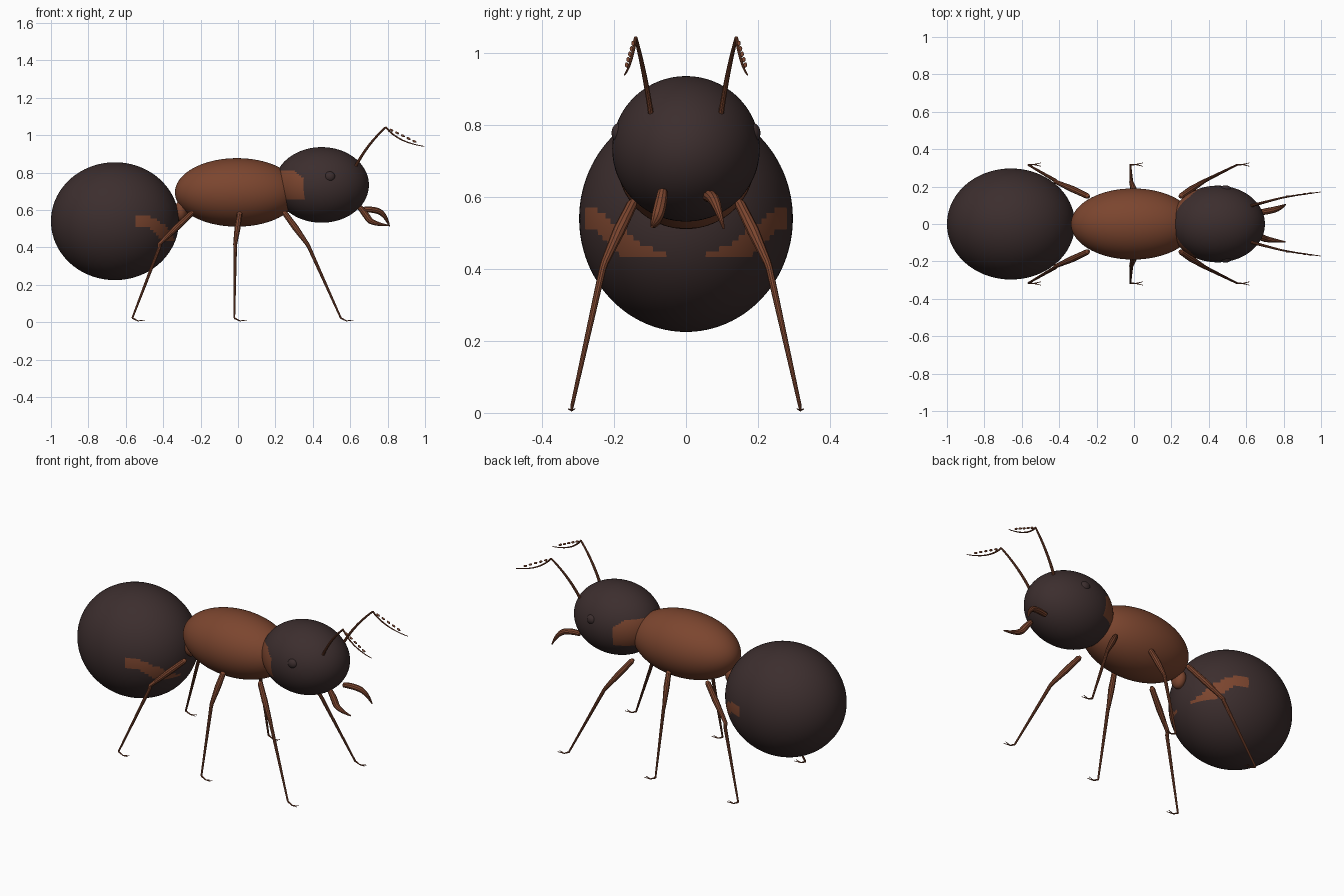
import bpy
from math import hypot
from mathutils import Vector

cube = bpy.data.objects.get("Cube")
if cube:
    bpy.data.objects.remove(cube, do_unlink=True)


def make_material(name, rgb):
    mat = bpy.data.materials.new(name)
    mat.use_nodes = True
    mat.diffuse_color = (*rgb, 1)
    mat.node_tree.nodes["Principled BSDF"].inputs["Base Color"].default_value = (*rgb, 1)
    return mat


DARK = make_material("dark brown shell", (0.045, 0.027, 0.027))
RUST = make_material("rust brown", (0.2, 0.06, 0.028))


def select_only(obj):
    bpy.ops.object.select_all(action="DESELECT")
    obj.select_set(True)
    bpy.context.view_layer.objects.active = obj


def mirror_y(obj):
    select_only(obj)
    bpy.ops.object.transform_apply(location=True, rotation=True, scale=True)
    obj.modifiers.new("Mirror", "MIRROR").use_axis = (False, True, False)


def ellipsoid(name, center, radii, mat, segments=96, rings=64, patch=None):
    """Smooth ellipsoid; faces whose centre passes the patch rule turn rust."""
    bpy.ops.mesh.primitive_uv_sphere_add(segments=segments, ring_count=rings, location=center)
    obj = bpy.context.object
    obj.name = name
    obj.scale = radii
    bpy.ops.object.transform_apply(location=False, rotation=False, scale=True)
    bpy.ops.object.shade_smooth()
    obj.data.materials.append(mat)
    if patch:
        obj.data.materials.append(RUST)
        for face in obj.data.polygons:
            face.material_index = int(patch(face.center + Vector(center)))
    return obj


def tube(name, strands, mat, smooth_path=False):
    """Tapered round tubes through (x, y, z, radius) points, as one mesh."""
    curve = bpy.data.curves.new(name, "CURVE")
    curve.dimensions = "3D"
    curve.bevel_depth = 1
    curve.bevel_resolution = 3
    curve.use_fill_caps = True
    for points in strands:
        spline = curve.splines.new("NURBS" if smooth_path else "POLY")
        spline.points.add(len(points) - 1)
        for point, (x, y, z, r) in zip(spline.points, points):
            point.co = (x, y, z, 1)
            point.radius = r
        if smooth_path:
            spline.order_u = 3
            spline.use_endpoint_u = True
            spline.resolution_u = 8
    obj = bpy.data.objects.new(name, curve)
    bpy.context.collection.objects.link(obj)
    select_only(obj)
    bpy.ops.object.convert(target="MESH")
    obj = bpy.context.object
    obj.data.materials.clear()
    obj.data.materials.append(mat)
    bpy.ops.object.shade_smooth_by_angle()
    return obj


# Body, with a curved rust band on the abdomen and a cheek patch on the head
def abdomen_band(p):
    return 0.155 < hypot(p.x + 0.54, p.z - 0.36) < 0.215 and p.x > -0.54 and p.z > 0.435


def cheek_patch(p):
    return 0.66 < p.z < 0.815 and p.x < 0.355 - max(0, p.z - 0.76)


ellipsoid("abdomen", (-0.658, 0, 0.54), (0.342, 0.297, 0.315), DARK, patch=abdomen_band)
ellipsoid("thorax", (-0.005, 0, 0.694), (0.332, 0.19, 0.183), RUST)
ellipsoid("head", (0.447, 0, 0.734), (0.253, 0.205, 0.202), DARK, patch=cheek_patch)
ellipsoid("waist", (-0.305, 0, 0.595), (0.035, 0.045, 0.055), RUST, 32, 16)
mirror_y(ellipsoid("eyes", (0.49, 0.185, 0.778), (0.03, 0.022, 0.028), DARK, 24, 12))

# Legs: hip, knee, ankle and a small two-pronged foot
for name, hip_x, knee_x, ankle_x in (
    ("front_legs", 0.245, 0.37, 0.55),
    ("middle_legs", 0.01, -0.015, -0.02),
    ("rear_legs", -0.24, -0.42, -0.565),
):
    reach = knee_x - hip_x
    limb = [
        (hip_x, 0.145, 0.59, 0.008),
        (hip_x + reach * 0.06, 0.15, 0.58, 0.015),
        (hip_x + reach * 0.5, 0.187, 0.505, 0.017),
        (knee_x, 0.226, 0.418, 0.011),
        (knee_x + 0.01 * (reach > 0), 0.232, 0.4, 0.01),
        (ankle_x, 0.316, 0.022, 0.005),
    ]
    prongs = [
        [
            (ankle_x, 0.316, 0.022, 0.005),
            (ankle_x + 0.03, 0.318, 0.007, 0.003),
            (ankle_x + 0.067, 0.318 + spread, 0.011, 0.0015),
        ]
        for spread in (-0.009, 0.009)
    ]
    mirror_y(tube(name, [limb] + prongs, RUST))

# Antennae: long stalk, elbow, and a drooping tip
stalk = [
    (0.63, 0.098, 0.835, 0.008),
    (0.69, 0.115, 0.95, 0.007),
    (0.79, 0.14, 1.043, 0.005),
]
tip = [
    (0.79, 0.14, 1.043, 0.005),
    (0.855, 0.153, 0.96, 0.004),
    (0.998, 0.171, 0.94, 0.002),
]
mirror_y(tube("antennae", [stalk, tip], RUST, smooth_path=True))

# Row of small beads above each antenna tip
for i in range(5):
    t = i / 4
    bead = ellipsoid(
        f"antenna_beads_{i + 1}",
        (0.82 + 0.123 * t, 0.147 + 0.018 * t, 1.027 - 0.06 * t),
        (0.012, 0.005, 0.006), RUST, 12, 8,
    )
    bead.rotation_euler.y = 0.45
    mirror_y(bead)

# Mandibles: one arches over, the other curls under
tube("upper_mandible", [[
    (0.655, 0.06, 0.6, 0.014),
    (0.7, 0.065, 0.607, 0.018),
    (0.785, 0.085, 0.585, 0.015),
    (0.81, 0.105, 0.512, 0.003),
]], RUST, smooth_path=True)
tube("lower_mandible", [[
    (0.65, -0.065, 0.615, 0.014),
    (0.68, -0.07, 0.58, 0.019),
    (0.715, -0.085, 0.525, 0.016),
    (0.81, -0.095, 0.517, 0.003),
]], RUST, smooth_path=True)
